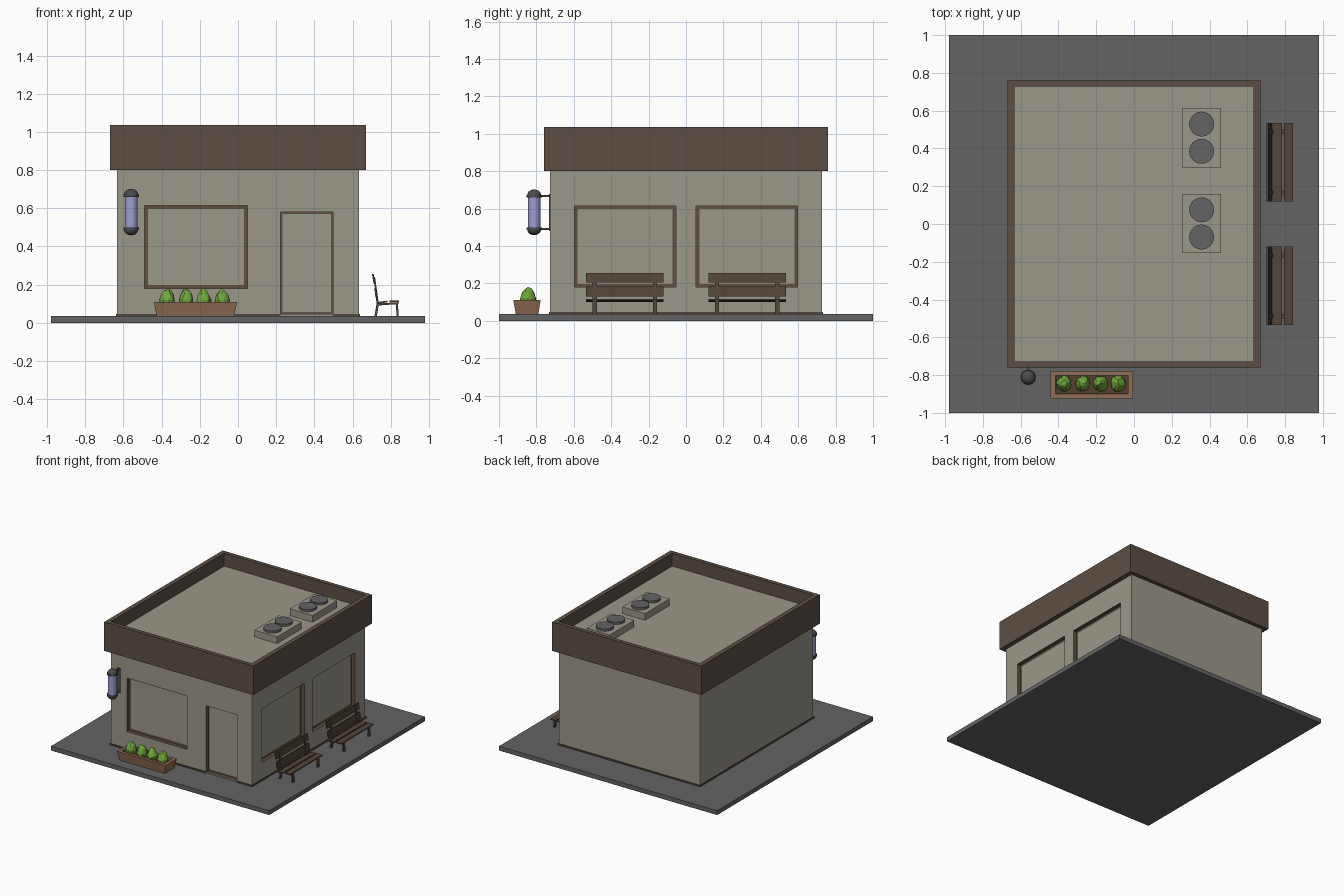
import bpy, bmesh, math, random
from mathutils import Vector, Matrix

if "Cube" in bpy.data.objects:
    bpy.data.objects.remove(bpy.data.objects["Cube"])

random.seed(4)


def mat(name, r, g, b):
    m = bpy.data.materials.new(name)
    m.diffuse_color = (r, g, b, 1)
    m.use_nodes = True
    m.node_tree.nodes["Principled BSDF"].inputs["Base Color"].default_value = m.diffuse_color
    return m


WALL = mat("wall beige", .33, .31, .255)
GREY = mat("paving grey", .125, .125, .125)
BROWN = mat("parapet brown", .105, .078, .058)
FRAME = mat("frame brown", .115, .078, .052)
BENCH = mat("bench brown", .085, .06, .043)
CLAY = mat("planter clay", .28, .15, .09)
SOIL = mat("soil brown", .09, .05, .03)
LEAF = mat("leaf green", .16, .39, .045)
LILAC = mat("pole lilac", .34, .34, .66)
METAL = mat("dark metal", .07, .07, .075)


def finish(bm, name, *mats):
    bmesh.ops.remove_doubles(bm, verts=bm.verts, dist=1e-5)
    bmesh.ops.recalc_face_normals(bm, faces=bm.faces)
    me = bpy.data.meshes.new(name)
    bm.to_mesh(me)
    bm.free()
    for m in mats:
        me.materials.append(m)
    ob = bpy.data.objects.new(name, me)
    bpy.context.collection.objects.link(ob)
    return ob


def box(name, m, x0, x1, y0, y1, z0, z1):
    bm = bmesh.new()
    bmesh.ops.create_cube(bm, size=1)
    for v in bm.verts:
        v.co = Vector(((x0 + x1) / 2 + v.co.x * (x1 - x0),
                       (y0 + y1) / 2 + v.co.y * (y1 - y0),
                       (z0 + z1) / 2 + v.co.z * (z1 - z0)))
    return finish(bm, name, m)


def lathe(name, m, profile, loc, n=20, smooth=True):
    """Revolve (radius, z) points around a vertical axis."""
    bm = bmesh.new()
    vs = [bm.verts.new((r, 0, z)) for r, z in profile]
    es = [bm.edges.new(p) for p in zip(vs, vs[1:])]
    bmesh.ops.spin(bm, geom=vs + es, cent=(0, 0, 0), axis=(0, 0, 1),
                   angle=2 * math.pi, steps=n)
    bmesh.ops.translate(bm, verts=bm.verts, vec=loc)
    ob = finish(bm, name, m)
    if smooth:
        bpy.context.view_layer.objects.active = ob
        ob.select_set(True)
        bpy.ops.object.shade_smooth_by_angle(angle=math.radians(40))
        ob.select_set(False)
    return ob


def rect_loft(name, mats, cx, cy, loops, cap_mat=0):
    """Join rectangles (half x, half y, z) in order, closing the ends."""
    bm = bmesh.new()
    rings = [[bm.verts.new((cx + sx * hx, cy + sy * hy, z))
              for sx, sy in ((-1, -1), (1, -1), (1, 1), (-1, 1))] for hx, hy, z in loops]
    for a, b in zip(rings, rings[1:]):
        for i in range(4):
            bm.faces.new((a[i], a[i - 1], b[i - 1], b[i]))
    bm.faces.new(rings[0])
    bm.faces.new(rings[-1]).material_index = cap_mat
    return finish(bm, name, *mats)


G, WX, WY, ROOF = .035, .633, .727, .93     # ground top, wall half sizes, roof height

# paving slab
box("paving_slab", GREY, -.98, .98, -1, 1, 0, G)


# walls, with openings sunk into them
def wall(bm, place, half, openings, depth=.03):
    def quad(pts, mi):
        bm.faces.new([bm.verts.new(place(*p)) for p in pts]).material_index = mi

    us = sorted({-half, half, *[o[0] for o in openings], *[o[1] for o in openings]})
    vs = sorted({G, ROOF, *[o[2] for o in openings], *[o[3] for o in openings]})
    for u0, u1 in zip(us, us[1:]):
        for v0, v1 in zip(vs, vs[1:]):
            if not any(o[0] <= u0 < o[1] and o[2] <= v0 < o[3] for o in openings):
                quad([(u0, v0, 0), (u1, v0, 0), (u1, v1, 0), (u0, v1, 0)], 0)
    for u0, u1, v0, v1, t in openings:
        outer = [(u0, v0), (u1, v0), (u1, v1), (u0, v1)]
        inner = [(u0 + t, v0 + t), (u1 - t, v0 + t), (u1 - t, v1 - t), (u0 + t, v1 - t)]
        for i in range(4):
            a, b, c, d = outer[i - 1], outer[i], inner[i], inner[i - 1]
            quad([(*a, 0), (*b, 0), (*b, depth), (*a, depth)], 1)
            quad([(*a, depth), (*b, depth), (*c, depth), (*d, depth)], 1)
        quad([(*p, depth) for p in inner], 0)


bm = bmesh.new()
wall(bm, lambda u, v, d: (u, -WY + d, v), WX, [(-.49, .05, .18, .615, .018), (.222, .498, .046, .58, .01)])
wall(bm, lambda u, v, d: (WX - d, u, v), WY, [(-.597, -.053, .18, .615, .018), (.053, .597, .18, .615, .018)])
wall(bm, lambda u, v, d: (-u, WY, v), WX, [])
wall(bm, lambda u, v, d: (-WX, -u, v), WY, [])
bm.faces.new([bm.verts.new((x, y, ROOF)) for x, y in ((-WX, -WY), (WX, -WY), (WX, WY), (-WX, WY))])
finish(bm, "walls_and_roof", WALL, FRAME)

# skirting strip, broken at the door
e = .006
for x0, x1, y0, y1 in ((-WX - e, .222, -WY - e, -WY), (.498, WX + e, -WY - e, -WY),
                       (-WX - e, WX + e, WY, WY + e), (-WX - e, -WX, -WY, WY), (WX, WX + e, -WY, WY)):
    box("skirting", BENCH, x0, x1, y0, y1, G, .046)

# parapet: a closed rectangular ring
bm = bmesh.new()
prof = [(.67, .76, .8), (.67, .76, 1.035), (WX, WY, 1.035), (WX, WY, .8)]
rings = [[bm.verts.new((sx * x, sy * y, z)) for sx, sy in ((-1, -1), (1, -1), (1, 1), (-1, 1))]
         for x, y, z in prof]
for k in range(4):
    for i in range(4):
        bm.faces.new((rings[k - 1][i - 1], rings[k - 1][i], rings[k][i], rings[k][i - 1]))
finish(bm, "parapet", BROWN)

# roof cooling units with two fans each
for cy in (.003, .457):
    box("cooling_unit", WALL, .255, .46, cy - .157, cy + .157, ROOF, .985)
    for dy in (-.072, .072):
        lathe("fan", GREY, [(0, .98), (.066, .98), (.066, 1.003), (0, 1.003)], (.358, cy + dy, 0), 24)

# wall lamp pole with capped ends, arms and back plate
px, py = -.56, -.812
lathe("pole_tube", LILAC, [(.033, .49), (.033, .67)], (px, py, 0))
dome = [(.041, 0), (.041, .012)] + [(.037 * math.cos(a), .012 + .03 * math.sin(a))
                                    for a in [i * math.pi / 10 for i in range(6)]]
lathe("pole_top_cap", METAL, [(0, .66)] + [(r, .66 + z) for r, z in dome], (px, py, 0))
lathe("pole_bottom_cap", METAL, [(0, .5)] + [(r, .5 - z) for r, z in dome], (px, py, 0))
for z in (.49, .668):
    box("pole_arm", METAL, px - .006, px + .006, py, -WY, z - .005, z + .005)
box("pole_back_plate", METAL, px - .02, px + .02, -WY - .006, -WY, .48, .678)

# planter trough with soil
rect_loft("planter", [CLAY, SOIL], -.223, -.85,
          [(.203, .06, G), (.218, .073, .11), (.192, .049, .11), (.190, .047, .095)], 1)

# four low-poly shrubs
for x in (-.37, -.272, -.18, -.085):
    bm = bmesh.new()
    bmesh.ops.create_icosphere(bm, subdivisions=2, radius=1)
    turn = Matrix.Rotation(random.uniform(0, 6), 3, 'Z')
    for v in bm.verts:
        p = turn @ v.co * random.uniform(.9, 1.1)
        taper = 1 - .25 * max(p.z, 0)
        v.co = (x + p.x * .041 * taper, -.845 + p.y * .042 * taper, .118 + p.z * .06)
    finish(bm, "shrub", LEAF)


# benches
def strip(name, y0, y1, pts):
    """Extrude an x-z outline along y."""
    bm = bmesh.new()
    f = bm.faces.new([bm.verts.new((x, y0, z)) for x, z in pts])
    r = bmesh.ops.extrude_face_region(bm, geom=[f])
    bmesh.ops.translate(bm, verts=[v for v in r["geom"] if isinstance(v, bmesh.types.BMVert)],
                        vec=(0, y1 - y0, 0))
    return finish(bm, name, BENCH)


for s in (-1, 1):
    c = s * .327
    y0, y1 = c - .208, c + .208
    strip("bench_back_slat_top", y0, y1, [(.702, .255), (.711, .255), (.719, .205), (.710, .205)])
    strip("bench_back_slat_low", y0, y1, [(.714, .183), (.723, .183), (.730, .13), (.721, .13)])
    strip("bench_seat_slat_back", y0, y1, [(.732, .1), (.784, .107), (.784, .116), (.732, .109)])
    strip("bench_seat_slat_front", y0, y1, [(.795, .108), (.843, .108), (.843, .117), (.795, .117)])
    for yc in (c - .161, c + .161):
        a, b = yc - .011, yc + .011
        strip("bench_back_post", a, b, [(.711, .24), (.718, .24), (.738, .1), (.728, .035), (.715, .035), (.726, .1)])
        strip("bench_seat_rail", a, b, [(.73, .09), (.84, .098), (.84, .108), (.73, .101)])
        strip("bench_front_leg", a, b, [(.827, .1), (.838, .1), (.842, .035), (.831, .035)])
